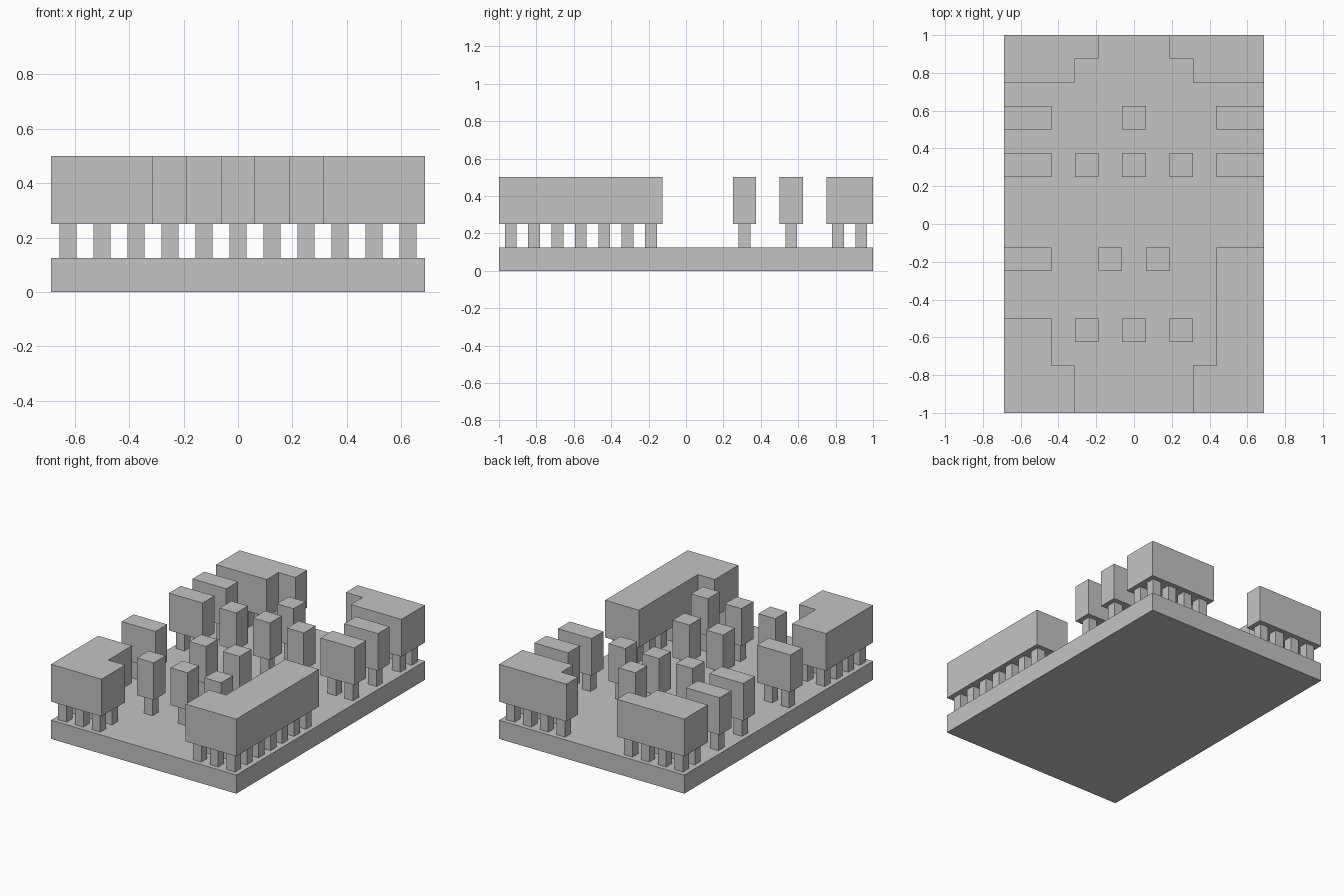
import bpy, bmesh

if "Cube" in bpy.data.objects:
    bpy.data.objects.remove(bpy.data.objects["Cube"], do_unlink=True)

CELL = 0.125          # plan module
COLS, ROWS = 11, 16   # plan size in modules
DECK, SOFFIT, ROOF = 0.125, 0.25, 0.5
PILLAR = CELL / 2

grey = bpy.data.materials.new("plain grey")
grey.use_nodes = True
colour = (0.55, 0.55, 0.55, 1)
grey.diffuse_color = colour
grey.node_tree.nodes["Principled BSDF"].inputs["Base Color"].default_value = colour


def finish(name, bm):
    bmesh.ops.recalc_face_normals(bm, faces=bm.faces)
    mesh = bpy.data.meshes.new(name)
    bm.to_mesh(mesh)
    bm.free()
    mesh.materials.append(grey)
    bpy.context.collection.objects.link(bpy.data.objects.new(name, mesh))


def add_box(bm, cx, cy, sx, sy, z0, z1):
    for v in bmesh.ops.create_cube(bm, size=1)["verts"]:
        v.co = (cx + v.co.x * sx, cy + v.co.y * sy, (z0 + z1) / 2 + v.co.z * (z1 - z0))


def centre(col, row):
    return (col + 0.5 - COLS / 2) * CELL, (row + 0.5 - ROWS / 2) * CELL


def building(name, cells):
    # Raised block: joined plan cells pulled up to the roof
    bm = bmesh.new()
    h = CELL / 2
    for cell in cells:
        x, y = centre(*cell)
        corners = [(-h, -h), (h, -h), (h, h), (-h, h)]
        bm.faces.new([bm.verts.new((x + dx, y + dy, SOFFIT)) for dx, dy in corners])
    bmesh.ops.remove_doubles(bm, verts=bm.verts, dist=CELL / 100)
    floor = bm.faces[:]
    top = bmesh.ops.extrude_face_region(bm, geom=floor, use_keep_orig=True)["geom"]
    for v in top:
        if isinstance(v, bmesh.types.BMVert):
            v.co.z = ROOF
    bmesh.ops.recalc_face_normals(bm, faces=bm.faces)
    bmesh.ops.dissolve_limit(bm, angle_limit=0.01, verts=bm.verts, edges=bm.edges)
    finish(name + "_block", bm)

    # One pillar under every cell
    bm = bmesh.new()
    for cell in cells:
        add_box(bm, *centre(*cell), PILLAR, PILLAR, DECK, SOFFIT)
    finish(name + "_pillars", bm)


def span(cols, rows):
    return [(c, r) for r in rows for c in cols]


def mirrored(cells):
    return [(COLS - 1 - c, r) for c, r in cells]


# Base slab
slab = bmesh.new()
add_box(slab, 0, 0, COLS * CELL, ROWS * CELL, 0, DECK)
finish("base_slab", slab)

# Front corner wings: short on the right, long on the left
front_corner = span(range(3), range(2))
building("front_right_wing", front_corner + span(range(2), range(2, 4)))
building("front_left_wing", mirrored(front_corner + span(range(2), range(2, 7))))

# Back corner wings
back_wing = span(range(3), [14]) + span(range(4), [15])
building("back_right_wing", back_wing)
building("back_left_wing", mirrored(back_wing))

# Double blocks along the sides
building("right_side_front", span(range(2), [6]))
for label, row in (("middle", 10), ("back", 12)):
    pair = span(range(2), [row])
    building("right_side_" + label, pair)
    building("left_side_" + label, mirrored(pair))

# Free-standing single towers
towers = {3: (3, 5, 7), 6: (4, 6), 10: (3, 5, 7), 12: (5,)}
for row, cols in towers.items():
    for col in cols:
        building(f"tower_row{row}_col{col}", [(col, row)])
